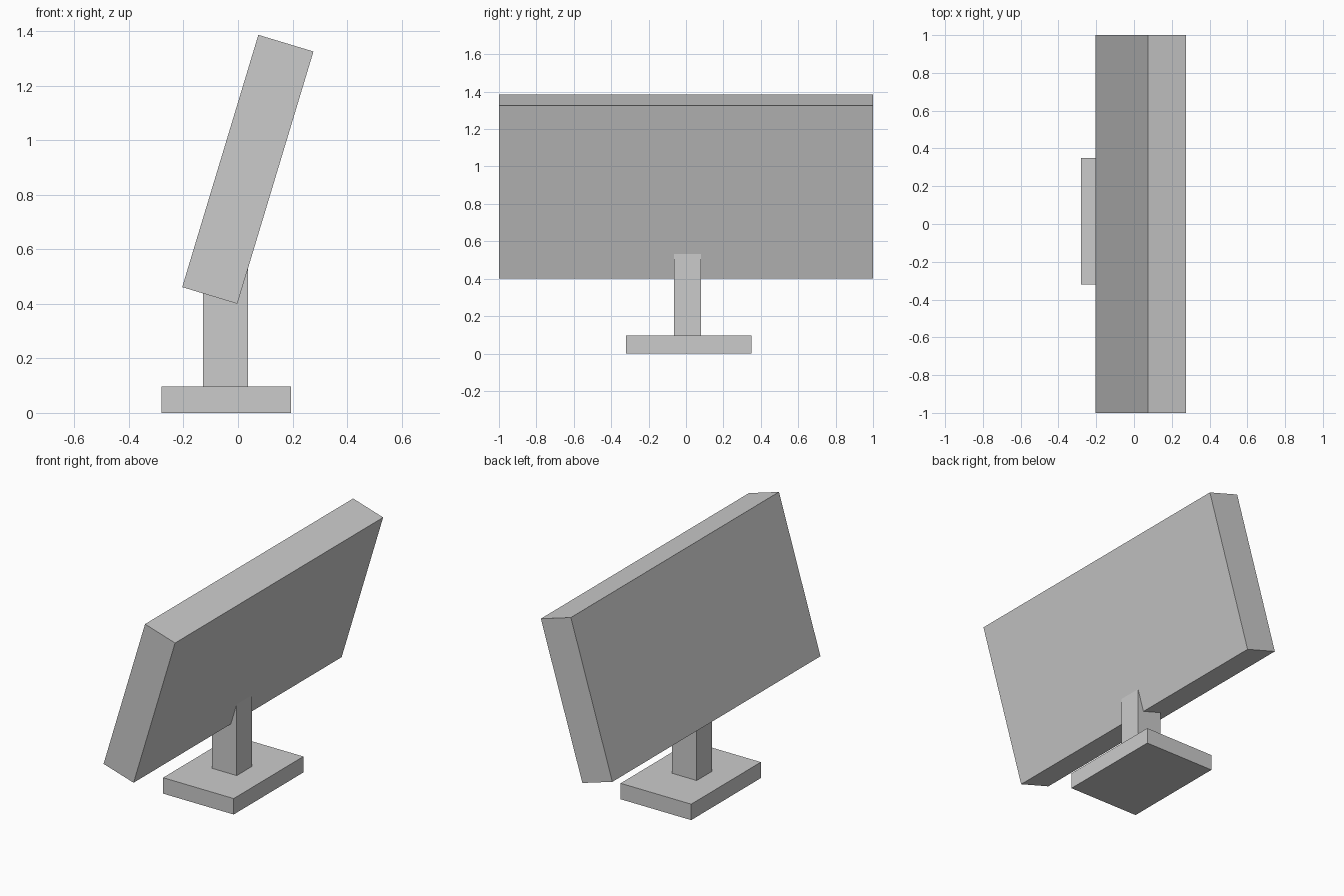
import bpy
from math import radians
from mathutils import Vector

default_cube = bpy.data.objects.get("Cube")
if default_cube:
    bpy.data.objects.remove(default_cube, do_unlink=True)

# Single plain grey material
grey = bpy.data.materials.new("plain grey")
grey.use_nodes = True
colour = (0.6, 0.6, 0.6, 1)
grey.diffuse_color = colour
grey.node_tree.nodes["Principled BSDF"].inputs["Base Color"].default_value = colour


def box(name, centre, size, tilt=0):
    """Flat-sided box, tilted about y by degrees."""
    bpy.ops.mesh.primitive_cube_add(size=1, location=centre)
    obj = bpy.context.object
    obj.name = name
    for vert in obj.data.vertices:
        vert.co *= Vector(size)
    obj.rotation_euler.y = radians(tilt)
    obj.data.materials.append(grey)
    return obj


def box_between(name, low, high):
    low, high = Vector(low), Vector(high)
    return box(name, (low + high) / 2, high - low)


# Foot plate on the ground
box_between("base", (-0.28, -0.32, 0), (0.195, 0.35, 0.097))

# Post, its top sunk into the panel
box_between("stand_post", (-0.128, -0.065, 0.09), (0.037, 0.08, 0.54))

# Thick panel leaning back
box("screen_panel", (0.036, 0, 0.893), (0.211, 2, 0.966), tilt=16.8)
